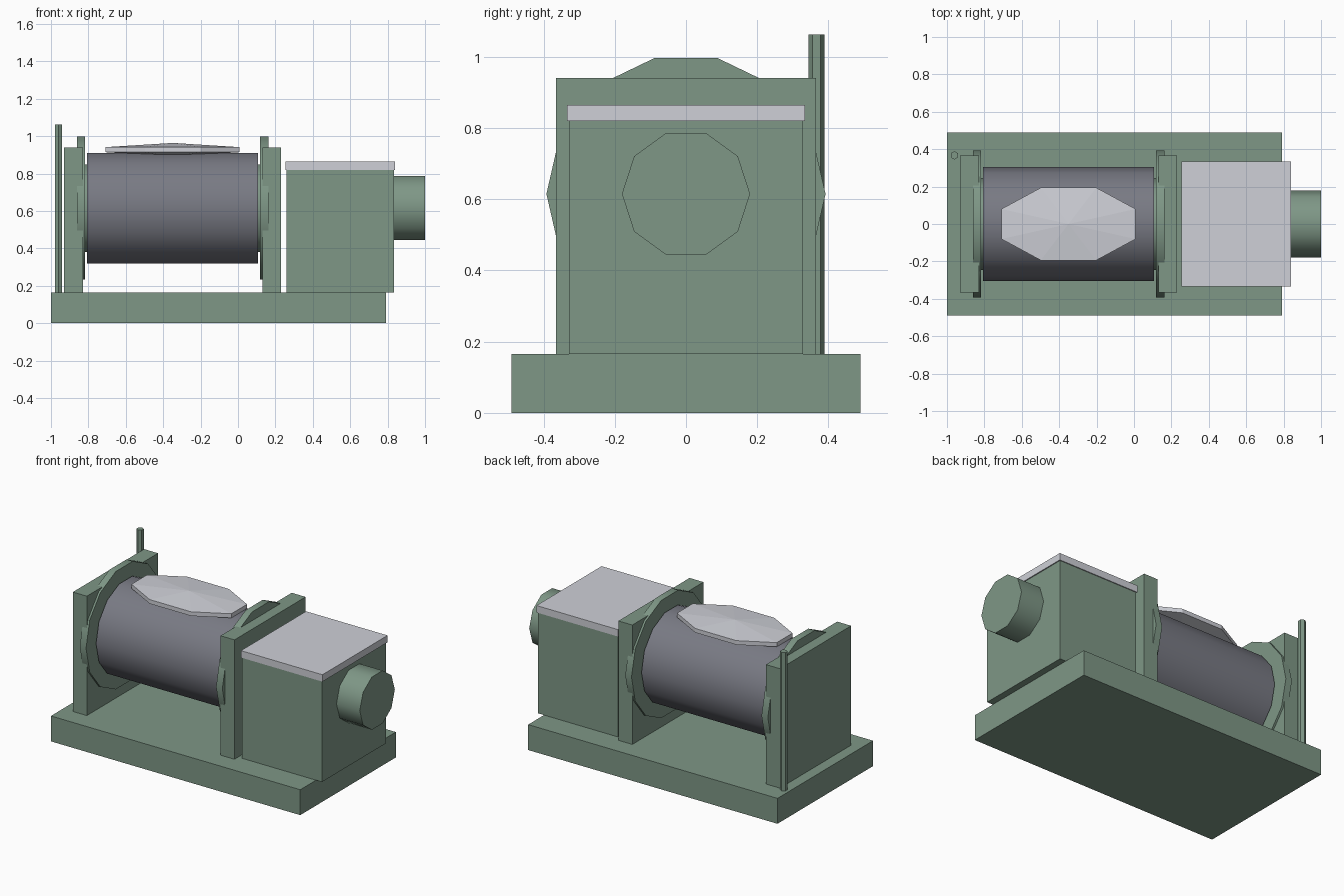
import bpy, bmesh, math

if "Cube" in bpy.data.objects:
    bpy.data.objects.remove(bpy.data.objects["Cube"])


def material(name, rgb):
    m = bpy.data.materials.new(name)
    m.diffuse_color = (*rgb, 1)
    m.use_nodes = True
    m.node_tree.nodes["Principled BSDF"].inputs["Base Color"].default_value = m.diffuse_color
    return m


GREEN = material("green_paint", (0.21, 0.31, 0.24))
DARK = material("dark_steel", (0.19, 0.195, 0.23))
LIGHT = material("light_steel", (0.62, 0.63, 0.68))


def finish(bm, name, mat, smooth=False):
    bmesh.ops.recalc_face_normals(bm, faces=bm.faces)
    me = bpy.data.meshes.new(name)
    bm.to_mesh(me)
    bm.free()
    me.materials.append(mat)
    ob = bpy.data.objects.new(name, me)
    bpy.context.collection.objects.link(ob)
    if smooth:
        bpy.ops.object.select_all(action='DESELECT')
        ob.select_set(True)
        bpy.context.view_layer.objects.active = ob
        bpy.ops.object.shade_smooth_by_angle(angle=math.radians(40))
    return ob


def box(name, x, y, z, mat=GREEN):
    bm = bmesh.new()
    bmesh.ops.create_cube(bm, size=1)
    for v in bm.verts:
        v.co = [(a + b) / 2 + c * (b - a) for (a, b), c in zip((x, y, z), v.co)]
    return finish(bm, name, mat)


def prism(name, axis, sides, r, a, b, c, mat=GREEN, smooth=False):
    """Prism along x (c = centre y, z) or z (c = centre x, y), corners on +-y."""
    bm = bmesh.new()
    rings = []
    for t in (a, b):
        ring = []
        for i in range(sides):
            u = i * math.tau / sides
            p, q = r * math.cos(u), r * math.sin(u)
            co = (t, c[0] + p, c[1] + q) if axis == 'x' else (c[0] + q, c[1] + p, t)
            ring.append(bm.verts.new(co))
        rings.append(ring)
    for ring in rings:
        bm.faces.new(ring)
    for i in range(sides):
        j = (i + 1) % sides
        bm.faces.new((rings[0][i], rings[0][j], rings[1][j], rings[1][i]))
    return finish(bm, name, mat, smooth)


AXIS = (0, 0.615)
MID = -0.35  # drum centre along x

# Base and upright side plates with round flanges
box("base", (-1, 0.79), (-0.49, 0.49), (0, 0.165))
for side, s in (("left", -1), ("right", 1)):
    plate = sorted((MID + s * 0.48, MID + s * 0.58))
    flange = sorted((MID + s * 0.467, MID + s * 0.512))
    box(side + "_plate", plate, (-0.365, 0.365), (0.165, 0.94))
    prism(side + "_flange", 'x', 14, 0.392, *flange, AXIS, smooth=True)

# Drum and its axle
prism("drum", 'x', 14, 0.304, -0.807, 0.107, AXIS, DARK, True)
prism("axle", 'x', 10, 0.247, -0.84, 0.14, AXIS, smooth=True)

# Gearbox, lid and motor
box("gearbox", (0.26, 0.833), (-0.328, 0.328), (0.165, 0.82))
box("gearbox_lid", (0.255, 0.84), (-0.334, 0.334), (0.82, 0.865), LIGHT)
prism("motor", 'x', 10, 0.18, 0.82, 1.0, AXIS, smooth=True)

# Hexagonal post
prism("post", 'z', 6, 0.0225, 0.165, 1.063, (-0.96, 0.367))

# Elongated eight-sided hatch, shallow cone above and below
bm = bmesh.new()
low, high = [], []
for i in range(8):
    u = (i + 0.5) * math.tau / 8
    x, y = MID + 0.388 * math.cos(u), 0.21 * math.sin(u)
    low.append(bm.verts.new((x, y, 0.9145)))
    high.append(bm.verts.new((x, y, 0.9415)))
top, bottom = bm.verts.new((MID, 0, 0.964)), bm.verts.new((MID, 0, 0.892))
for i in range(8):
    j = (i + 1) % 8
    bm.faces.new((low[i], low[j], high[j], high[i]))
    bm.faces.new((high[i], high[j], top))
    bm.faces.new((low[j], low[i], bottom))
finish(bm, "hatch", LIGHT)
